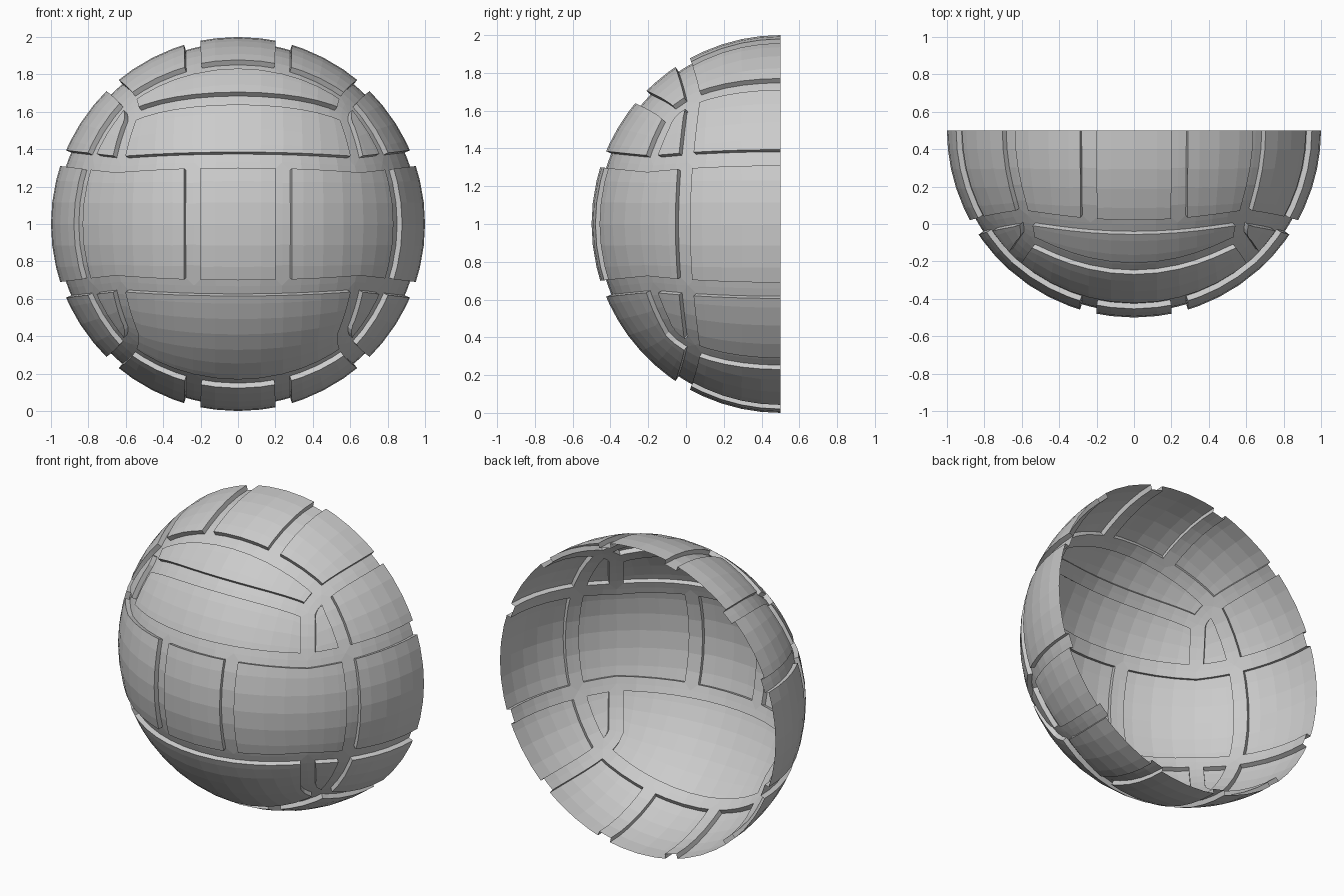
import bpy, bmesh
from math import sqrt
from mathutils import Vector

if "Cube" in bpy.data.objects:
    bpy.data.objects.remove(bpy.data.objects["Cube"])

BASE_R = 0.97       # groove floor radius, panels rise to radius 1
GAP = 0.0435        # half width of a groove
CUT = {'x': 0.365, 'y': 0.70, 'z': 0.51}   # where each box side is split in three


def samples(axis, n_mid, n_side):
    c = CUT[axis]
    side = [c + (1 - c) * i / n_side for i in range(1, n_side + 1)]
    mid = [-c + 2 * c * i / n_mid for i in range(n_mid + 1)]
    return [-v for v in reversed(side)] + mid + side


GRID = {'x': samples('x', 4, 4), 'y': samples('y', 10, 3), 'z': samples('z', 6, 4)}


# Rounded-box mappings: each returns two coordinates, the third follows from the sphere
def rest(a, b):
    return sqrt(max(0.0, 1 - a * a - b * b))


def front_xz(s, t):
    return s * (.671 - .101 * t * t * s * s), t * (.673 - .095 * s * s * abs(t))


def bulge(s, edge):
    return s * (.74 + (edge - .74) * s * s)


def on_front(s, t, sign):
    x, z = front_xz(s, t)
    return Vector((x, sign * rest(x, z), z))


def on_side(s, t, sign):
    y = bulge(s, rest(*front_xz(1, t)))
    z = t * (.673 + .068 * t * t - (.068 * t * t + .095 * abs(t)) * s * s)
    return Vector((sign * rest(y, z), y, z))


def on_cap(s, t, sign):
    y = bulge(t, rest(*front_xz(s, 1)))
    f = on_side(t, 1, 1).x
    x = s * (.671 + (f - .671) * s * s)
    return Vector((x, y, sign * rest(x, y)))


# Which panel a grid cell belongs to
def front_panel(i, k, sign):
    if k == 0:
        return ('belt', i, sign)
    return ('upper_strip', sign) if k > 0 else ('lower_wrap', sign)


def side_panel(j, k, sign):
    if j == 0:
        return ('side', sign, k)
    return ('belt', sign, j) if k == 0 else ('corner', sign, j, k)


def cap_panel(i, j, sign):
    if j == 0:
        return ('cap', sign, i)
    return ('top_strip', j) if sign > 0 else ('lower_wrap', j)


def third(axis, v):
    return 0 if abs(v) < CUT[axis] else (1 if v > 0 else -1)


bm = bmesh.new()
tag = bm.faces.layers.int.new('panel')
ids = {}

# Ball skin made of six curved grids
for a, b, place, panel in (('x', 'z', on_front, front_panel),
                           ('y', 'z', on_side, side_panel),
                           ('x', 'y', on_cap, cap_panel)):
    A, B = GRID[a], GRID[b]
    for sign in (-1, 1):
        v = [[bm.verts.new(place(s, t, sign) * BASE_R) for t in B] for s in A]
        for p in range(len(A) - 1):
            for q in range(len(B) - 1):
                f = bm.faces.new((v[p][q], v[p + 1][q], v[p + 1][q + 1], v[p][q + 1]))
                f.normal_update()
                if f.normal.dot(f.calc_center_median()) < 0:
                    f.normal_flip()
                key = panel(third(a, (A[p] + A[p + 1]) / 2),
                            third(b, (B[q] + B[q + 1]) / 2), sign)
                f[tag] = ids.setdefault(key, len(ids) + 1)
bmesh.ops.remove_doubles(bm, verts=bm.verts, dist=1e-3)
bm.normal_update()

# Inset every panel to leave grooves, then raise it
for n in ids.values():
    faces = [f for f in bm.faces if f[tag] == n]
    rim = bmesh.ops.inset_region(bm, faces=faces, thickness=GAP, use_even_offset=True)['faces']
    for f in rim:
        f[tag] = 0
for v in bm.verts:
    v.co = v.co.normalized() * BASE_R
for n in ids.values():
    faces = [f for f in bm.faces if f[tag] == n]
    out = bmesh.ops.extrude_face_region(bm, geom=faces)['geom']
    for e in out:
        if isinstance(e, bmesh.types.BMVert):
            e.co.normalize()
    # drop the hidden floor under the raised panel: the ball is a single skin
    bmesh.ops.delete(bm, geom=[f for f in faces if f.is_valid], context='FACES')

# Keep the front half as an open shell
bmesh.ops.bisect_plane(bm, geom=bm.verts[:] + bm.edges[:] + bm.faces[:], dist=1e-4,
                       plane_co=(0, 0, 0), plane_no=(0, 1, 0), clear_outer=True)
bmesh.ops.translate(bm, verts=bm.verts, vec=(0, 0.5, 1))

mesh = bpy.data.meshes.new('half_ball_shell')
bm.to_mesh(mesh)
bm.free()
obj = bpy.data.objects.new('half_ball_shell', mesh)
bpy.context.collection.objects.link(obj)
